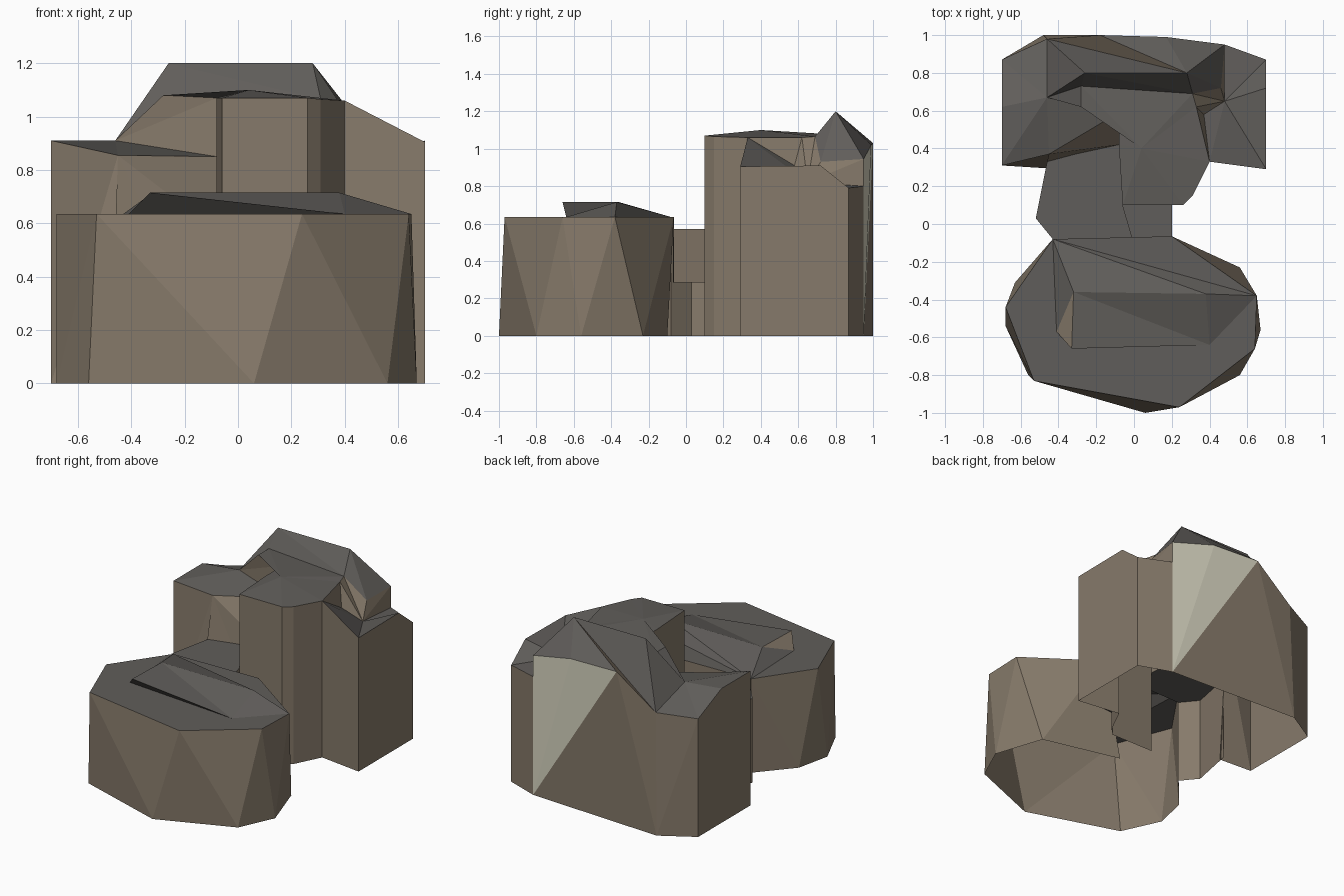
import bpy
from mathutils import Vector

cube = bpy.data.objects.get("Cube")
if cube:
    bpy.data.objects.remove(cube)


def material(name, rgb):
    m = bpy.data.materials.new(name)
    m.use_nodes = True
    m.diffuse_color = (*rgb, 1)
    m.node_tree.nodes["Principled BSDF"].inputs["Base Color"].default_value = (*rgb, 1)
    return m


STONE = material("tan stone", (.24, .195, .145))
ROOF = material("dark slate", (.118, .111, .103))
PALE = material("pale panel", (.72, .70, .56))


def fan(*pts):
    """Split a loop of corners into triangles around its first corner."""
    return [(pts[0], pts[i], pts[i + 1]) for i in range(1, len(pts) - 1)]


def ground(p, z=0):
    return (p[0], p[1], z)


def drop(path, z=0):
    """Vertical walls from a top path down to a level."""
    return [t for a, b in zip(path, path[1:])
            for t in fan(a, b, ground(b, z), ground(a, z))]


def loft(top, low):
    """Zigzag wall between two paths with different corners."""
    tris, i, j = [], 0, 0
    gap = lambda a, b: (Vector(a[:2]) - Vector(b[:2])).length
    while i < len(top) - 1 or j < len(low) - 1:
        if j == len(low) - 1 or (i < len(top) - 1 and
                                 gap(top[i + 1], low[j]) < gap(top[i], low[j + 1])):
            tris.append((top[i], top[i + 1], low[j]))
            i += 1
        else:
            tris.append((top[i], low[j + 1], low[j]))
            j += 1
    return tris


def part(name, groups):
    """One object from (material, triangles) groups, faces turned outward."""
    verts, faces, slots = [], [], []
    every = [Vector(p) for _, tris in groups for t in tris for p in t]
    middle = sum(every, Vector()) / len(every)
    index = {}
    for slot, (mat, tris) in enumerate(groups):
        for t in tris:
            a, b, c = (Vector(p) for p in t)
            n = (b - a).cross(c - a)
            if n.length < 1e-6:
                continue
            out = n.z if mat == ROOF and abs(n.z) > 1e-5 else n.dot((a + b + c) / 3 - middle)
            f = t if out > 0 else t[::-1]
            for p in f:
                if p not in index:
                    index[p] = len(verts)
                    verts.append(p)
            faces.append([index[p] for p in f])
            slots.append(slot)
    me = bpy.data.meshes.new(name)
    me.from_pydata(verts, [], faces)
    for mat, _ in groups:
        me.materials.append(mat)
    for poly, slot in zip(me.polygons, slots):
        poly.material_index = slot
    ob = bpy.data.objects.new(name, me)
    bpy.context.collection.objects.link(ob)
    return ob


# Levels: hall eaves, link roof, bridge deck
H, L, U = .635, .57, .285

# Front hall: faceted drum with a slanted skylight ridge
nw, ne, e1, e2 = (-.43, -.08, H), (.2, -.065, H), (.65, -.38, H), (.64, -.66, H)
s1, s2, w1 = (.24, -.97, H), (-.53, -.83, H), (-.68, -.44, H)
mid = (-.01, -.07, H)
base = [(x, y, 0) for x, y in ((.03, -.1), (.56, -.23), (.67, -.56), (.56, -.8), (.06, -1),
                               (-.56, -.8), (-.68, -.54), (-.63, -.31), (-.43, -.08))]
ra, rb, rc = (-.32, -.36, .715), (-.33, -.66, .715), (.38, -.37, .715)
rd, re = (.4, -.64, H), (-.41, -.57, H)
part("front_hall", [
    (STONE, loft([ne, e1, e2, s1, s2, w1, nw], base) + fan(re, ra, rb)
     + drop([nw, mid], L) + drop([mid, ne], U)),
    (ROOF, fan(nw, ra, rc) + fan(nw, rc, e1, ne, mid) + fan(ra, rb, rd, rc) + fan(rc, rd, e1)
     + fan(rb, re, rd) + fan(nw, w1, re, ra) + fan(re, w1, s2, rd)
     + fan(rd, s2, s1, e2, e1)),
])

# Low link between the halls
la, lb, lc, ld = (-.43, -.08, L), (-.52, .03, L), (-.46, .33, L), (-.31, .37, L)
le, lf, lg = (-.08, .42, L), (-.06, .1, L), (-.01, -.07, L)
part("link", [
    (STONE, drop([la, lb, lc]) + drop([lg, lf], U)),
    (ROOF, fan(lf, lg, la, lb, lc, ld, le)),
])

# Thin bridge deck beside the link
part("bridge_deck", [
    (ROOF, fan(ground(lf, U), ground(lg, U), ground(ne, U), (.2, .1, U))),
])

# Rear block corners: tower, wings and high ridge
ta, tb, tc, td = (-.06, .1, 1.07), (.26, .1, 1.07), (.31, .15, 1.065), (.4, .33, 1.06)
te, tf, tg = (.33, .62, 1.06), (.31, .69, 1.065), (-.28, .73, 1.08)
th, ti, tj = (-.28, .62, 1.08), (-.08, .59, 1.07), (-.08, .42, 1.07)
peak = (.04, .4, 1.1)
wa, wb, wc, wd = (-.45, .37, .855), (-.7, .31, .91), (-.7, .62, .91), (-.7, .87, .8)
we, wf, wg = (-.46, .98, .82), (-.46, .67, .91), (-.08, .59, .85)
ea, eb, ec = (.7, .29, .905), (.7, .72, .91), (.7, .87, .79)
valley, kink, eave = (.48, .65, .82), (.37, .58, .91), (.46, .72, .93)
na, nb, nc = (-.18, 1, 1.03), (.17, .99, 1.02), (.48, .95, .945)
ridge_w, ridge_e = (-.26, .8, 1.2), (.28, .8, 1.2)
foot_e, foot_w, foot_s = (.48, .95, 0), (-.48, 1, 0), (-.46, .295, 0)
shelf = (.48, .95, .8)

# Tower with a shallow peaked roof
ring = [ta, tb, tc, td, te, tf, tg, th, ti, tj, ta]
part("tower", [
    (STONE, drop([ta, tb, tc, td]) + drop([ta, tj, ti], L) + fan(ti, th, wf, wg)),
    (ROOF, [(a, b, peak) for a, b in zip(ring, ring[1:])]),
])

# Wing on the right-hand side of the back
part("west_wing", [
    (STONE, fan(wa, wb, ground(wb), foot_s) + drop([wb, wc, wd])
     + fan(wd, we, foot_w, ground(wd)) + fan(wa, ld, le, wg) + fan(wa, foot_s, lc, ld)),
    (ROOF, fan(wf, wg, wa, wb, wc, wd, we)),
])

# Opposite wing, its roof falling to a valley beside the tower
part("east_wing", [
    (STONE, drop([td, ea, eb, ec, shelf]) + fan(kink, td, te) + fan(valley, kink, te, tf)
     + fan(valley, tf, eave, nc, shelf)),
    (ROOF, fan(valley, kink, td, ea, eb, ec, shelf)),
])

# High ridge and back wall with the pale panel
part("rear_ridge", [
    (STONE, fan(na, we, foot_w, foot_e) + fan(ridge_e, na, we)),
    (ROOF, fan(ridge_e, nb, na) + fan(ridge_e, we, ridge_w) + fan(ridge_e, nc, nb)
     + fan(ridge_e, tf, eave, nc) + fan(ridge_w, we, wf) + fan(ridge_w, wf, tg)
     + fan(ridge_w, tg, tf, ridge_e) + fan(wf, tg, th)),
    (PALE, fan(foot_e, nc, nb, na)),
])
